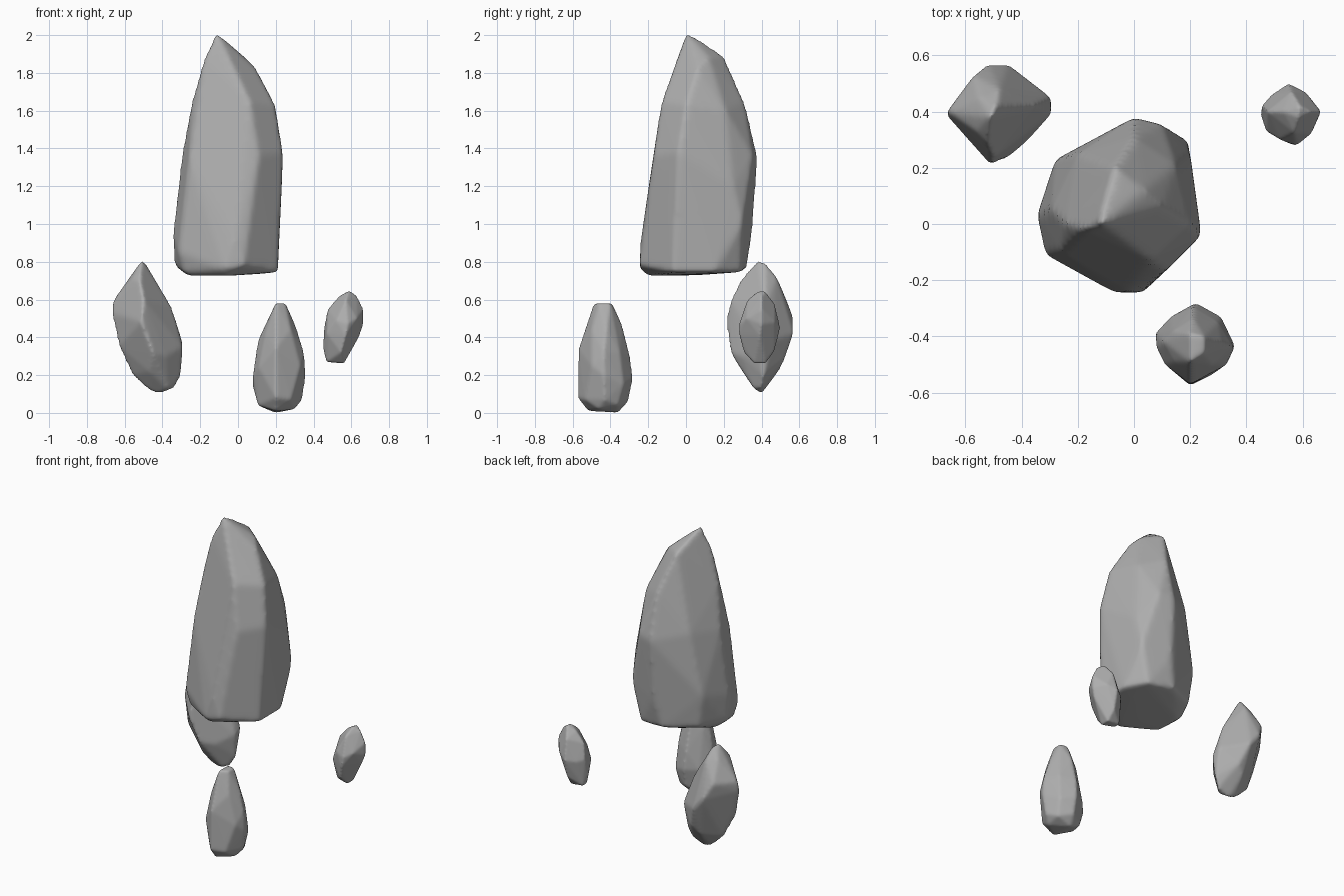
import bpy, bmesh

stone = bpy.data.materials.new("grey stone")
stone.diffuse_color = (0.42, 0.42, 0.42, 1)


def rock(name, corners, voxel):
    """Chiselled rock: hull around its corner points, edges worn smooth."""
    bm = bmesh.new()
    for p in corners:
        bm.verts.new(p)
    hull = bmesh.ops.convex_hull(bm, input=bm.verts[:])
    loose = {v for v in hull["geom_interior"] + hull["geom_unused"]
             if isinstance(v, bmesh.types.BMVert)}
    bmesh.ops.delete(bm, geom=list(loose), context="VERTS")
    bmesh.ops.recalc_face_normals(bm, faces=bm.faces[:])
    mesh = bpy.data.meshes.new(name)
    bm.to_mesh(mesh)
    bm.free()
    mesh.materials.append(stone)
    ob = bpy.data.objects.new(name, mesh)
    bpy.context.collection.objects.link(ob)
    remesh = ob.modifiers.new("even faces", "REMESH")
    remesh.mode = "VOXEL"
    remesh.voxel_size = voxel
    remesh.use_smooth_shade = True
    worn = ob.modifiers.new("worn edges", "SMOOTH")
    worn.factor = 0.5
    worn.iterations = 8
    return ob


# Tall main rock, base to tip
rock("main_rock", [
    (-.27, .08, .73), (-.26, -.09, .725), (-.06, -.2, .725), (.1, .1, .735),
    (-.335, .05, .78), (-.29, -.1, .75), (-.315, -.11, .85),
    (-.07, -.245, .76), (.03, -.245, .78),
    (.21, -.07, .745), (.21, .15, .745), (.13, .29, .745), (-.05, .32, .76),
    (-.25, .22, .78), (-.345, .03, .95), (-.02, -.24, .92), (.205, -.05, .9),
    (.19, .3, 1.0), (0, .35, .95), (-.28, .23, 1.0),
    (.24, -.04, 1.38), (.11, -.17, 1.36), (.2, .25, 1.2), (.1, .355, 1.36),
    (0, .38, 1.35), (-.2, .25, 1.4), (-.295, .05, 1.38), (-.26, -.1, 1.33),
    (.2, 0, 1.63), (.06, -.13, 1.65), (.15, .21, 1.6), (0, .31, 1.65),
    (-.245, 0, 1.65), (.1, .06, 1.82), (-.07, .2, 1.895), (.04, .12, 1.88),
    (-.18, -.02, 1.88), (-.115, 0, 2.015), (-.11, .06, 1.985),
], .016)

# Leaning shard at the back left
rock("left_shard", [
    (-.51, .38, .81), (-.49, .42, .795), (-.665, .4, .59), (-.67, .39, .53),
    (-.57, .53, .6), (-.52, .57, .5), (-.45, .57, .42), (-.51, .21, .48),
    (-.5, .235, .6), (-.45, .235, .32), (-.52, .285, .70), (-.44, .39, .69),
    (-.35, .42, .56), (-.295, .45, .38), (-.295, .39, .35), (-.38, .295, .30),
    (-.63, .37, .35), (-.56, .4, .2), (-.47, .4, .115), (-.42, .4, .1),
    (-.33, .4, .135), (-.3, .41, .2), (-.4, .52, .28), (-.48, .48, .72),
    (-.47, .3, .22), (-.45, .49, .22), (-.55, .45, .73), (-.56, .33, .71),
    (-.37, .36, .125),
], .011)

# Upright shard in front
rock("front_shard", [
    (.2, -.49, .58), (.25, -.46, .58), (.25, -.4, .58), (.2, -.39, .58),
    (.16, -.44, .49), (.2, -.53, .46), (.31, -.42, .45), (.21, -.335, .46),
    (.28, -.5, .44), (.14, -.38, .44), (.145, -.49, .42),
    (.105, -.42, .38), (.2, -.57, .34), (.35, -.435, .32), (.3, -.35, .32),
    (.21, -.295, .3), (.11, -.5, .24), (.33, -.5, .25), (.36, -.435, .2),
    (.31, -.33, .15), (.22, -.28, .18), (.13, -.33, .18), (.075, -.39, .15),
    (.08, -.44, .2), (.2, -.575, .08), (.28, -.535, .07), (.34, -.43, .07),
    (.105, -.45, .04), (.13, -.36, .03), (.2, -.52, .01), (.2, -.36, .0),
    (.3, -.46, .02), (.3, -.36, .04), (.22, -.305, .06),
], .009)

# Small pebble at the back right
rock("right_pebble", [
    (.585, .38, .645), (.59, .42, .645), (.53, .4, .615), (.63, .4, .62),
    (.57, .325, .6), (.56, .47, .58), (.475, .4, .55), (.455, .42, .45),
    (.665, .4, .55), (.665, .4, .47), (.645, .39, .41), (.52, .3, .49),
    (.58, .28, .47), (.63, .32, .5), (.57, .28, .41), (.55, .5, .45),
    (.61, .47, .48), (.49, .46, .44), (.47, .33, .42), (.55, .47, .33),
    (.545, .305, .32), (.45, .39, .34), (.47, .38, .27), (.47, .42, .27),
    (.56, .36, .262), (.56, .42, .262), (.585, .4, .32),
], .007)
